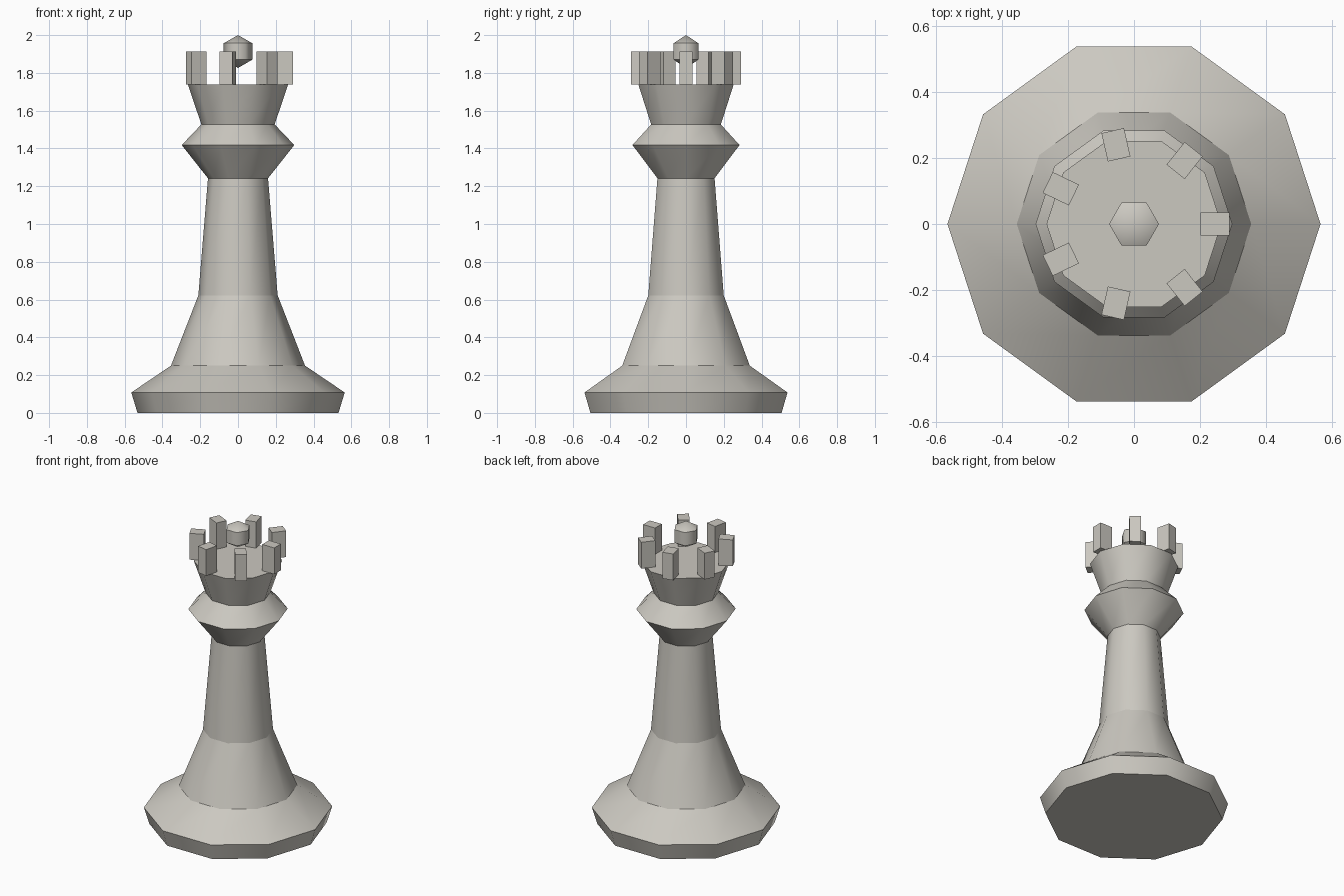
import bpy
import bmesh
from math import cos, sin, tau
from mathutils import Matrix

default = bpy.data.objects.get("Cube")
if default:
    bpy.data.objects.remove(default, do_unlink=True)

# Single warm grey stone colour
stone = bpy.data.materials.new("warm_grey")
stone.use_nodes = True
COLOUR = (0.60, 0.58, 0.53, 1)
stone.diffuse_color = COLOUR
stone.node_tree.nodes["Principled BSDF"].inputs["Base Color"].default_value = COLOUR


def finish(bm, name):
    bmesh.ops.recalc_face_normals(bm, faces=bm.faces)
    mesh = bpy.data.meshes.new(name)
    bm.to_mesh(mesh)
    bm.free()
    mesh.materials.append(stone)
    obj = bpy.data.objects.new(name, mesh)
    bpy.context.collection.objects.link(obj)
    return obj


def lathe(name, profile, sides):
    """Revolve (radius, height) pairs; bands are smooth around, sharp between.
    A zero radius makes a point, any other end gets a flat cap."""
    bm = bmesh.new()
    rings = []
    for r, z in profile:
        count = sides if r > 0 else 1
        rings.append([bm.verts.new((r * cos(tau * i / sides), r * sin(tau * i / sides), z))
                      for i in range(count)])
    for low, high in zip(rings, rings[1:]):
        for i in range(sides):
            j = (i + 1) % sides
            corners = [low[i % len(low)], low[j % len(low)],
                       high[j % len(high)], high[i % len(high)]]
            face = bm.faces.new(list(dict.fromkeys(corners)))
            face.smooth = True
    for end in (rings[0], rings[-1]):
        if len(end) > 1:
            bm.faces.new(end)
    for edge in bm.edges:
        a, b = edge.verts
        if abs(a.co.z - b.co.z) < 1e-5:
            edge.smooth = False
    return finish(bm, name)


# Turned body: foot, flared skirt, stem, collar and crown
lathe("body", [(0.532, 0), (0.565, 0.108), (0.355, 0.25), (0.21, 0.622),
               (0.159, 1.242), (0.298, 1.418), (0.194, 1.527), (0.265, 1.738)], 10)

# Floating six-sided finial
lathe("finial", [(0, 1.826), (0.0755, 1.87), (0.0755, 1.957), (0, 2)], 6)

# Ring of battlement blocks on the crown
BLOCKS = 7
for k in range(BLOCKS):
    bm = bmesh.new()
    place = (Matrix.Rotation(tau * k / BLOCKS, 4, "Z")
             @ Matrix.Translation((0.246, 0, 1.825))
             @ Matrix.Diagonal((0.088, 0.07, 0.174, 1)))
    bmesh.ops.create_cube(bm, size=1, matrix=place)
    finish(bm, f"battlement_{k + 1}")
